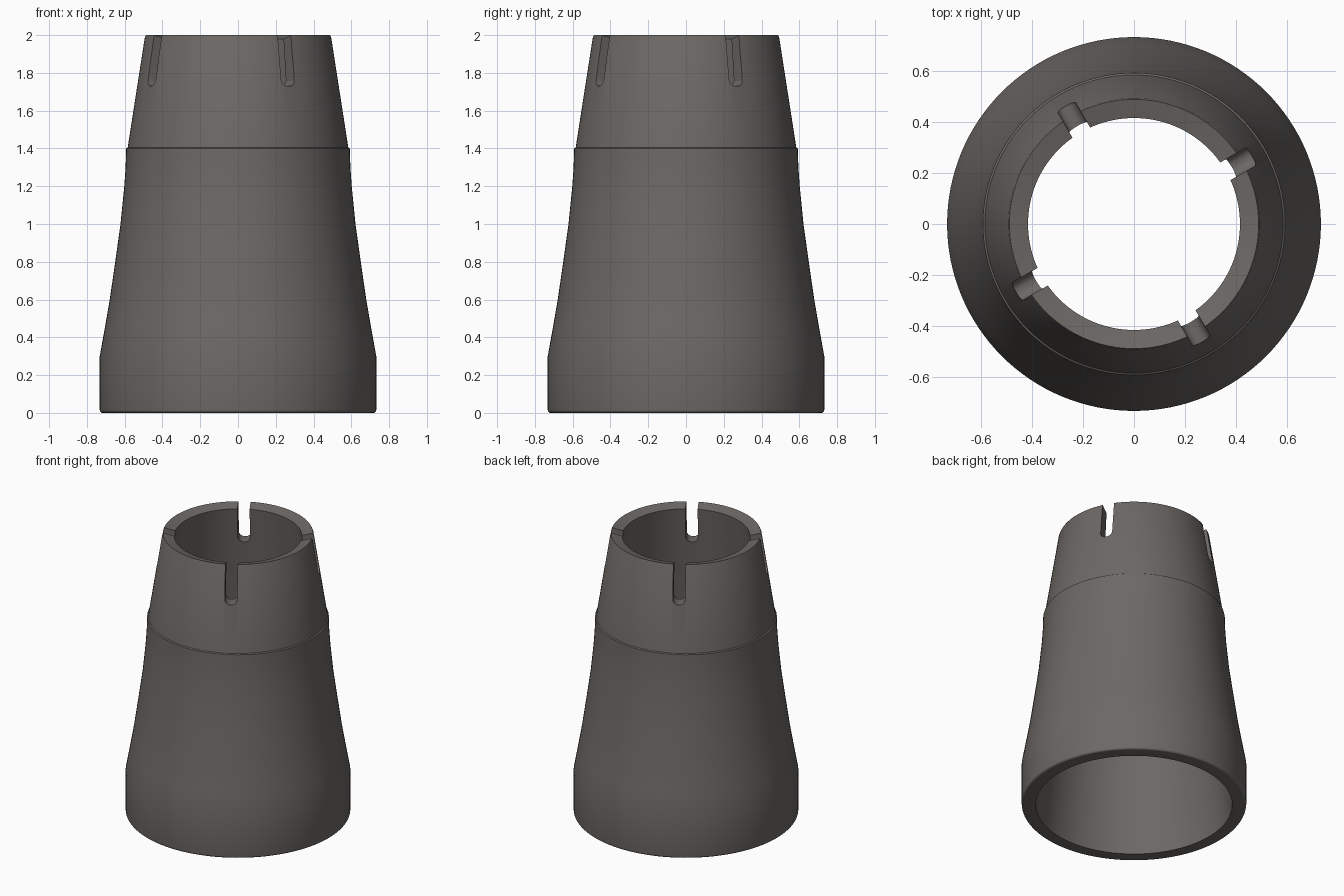
import bpy, bmesh, math

if "Cube" in bpy.data.objects:
    bpy.data.objects.remove(bpy.data.objects["Cube"])

SEGMENTS = 128

grey = bpy.data.materials.new("dark warm grey")
grey.diffuse_color = (0.15, 0.138, 0.129, 1)
grey.use_nodes = True
grey.node_tree.nodes["Principled BSDF"].inputs["Base Color"].default_value = grey.diffuse_color


def new_object(name, bm):
    bmesh.ops.recalc_face_normals(bm, faces=bm.faces)
    mesh = bpy.data.meshes.new(name)
    bm.to_mesh(mesh)
    bm.free()
    ob = bpy.data.objects.new(name, mesh)
    bpy.context.collection.objects.link(ob)
    mesh.materials.append(grey)
    return ob


def lathe(name, profile):
    """Closed (radius, height) profile turned around z."""
    bm = bmesh.new()
    rings = []
    for r, z in profile:
        rings.append([bm.verts.new((r * math.cos(a), r * math.sin(a), z))
                      for a in (2 * math.pi * i / SEGMENTS for i in range(SEGMENTS))])
    for k, ring in enumerate(rings):
        nxt = rings[(k + 1) % len(rings)]
        for i in range(SEGMENTS):
            j = (i + 1) % SEGMENTS
            bm.faces.new((ring[i], ring[j], nxt[j], nxt[i]))
    return new_object(name, bm)


def slot_cutter(name, angle, width=0.08, bottom=1.73, radius=0.035):
    """Round-bottomed bar across the whole rim, cutting two opposite slots."""
    h = width / 2
    outline = [(h, 2.2), (-h, 2.2)]
    for cx, start in ((-h + radius, math.pi), (h - radius, 1.5 * math.pi)):
        for k in range(7):
            a = start + k * math.pi / 12
            outline.append((cx + radius * math.cos(a), bottom + radius + radius * math.sin(a)))
    bm = bmesh.new()
    face = bm.faces.new([bm.verts.new((-1, y, z)) for y, z in outline])
    out = bmesh.ops.extrude_face_region(bm, geom=[face])
    bmesh.ops.translate(bm, vec=(2, 0, 0),
                        verts=[v for v in out["geom"] if isinstance(v, bmesh.types.BMVert)])
    ob = new_object(name, bm)
    ob.rotation_euler.z = angle
    ob.hide_render = True
    ob.hide_viewport = True
    return ob


# Tapered hollow sleeve: rounded foot, flared body, small ledge, upper cone, straight conical bore
foot_round = [(0.717 + 0.015 * math.sin(a), 0.015 - 0.015 * math.cos(a))
              for a in (math.radians(18 * k) for k in range(6))]
sleeve = lathe("tapered_sleeve", [(0.64, 0.0)] + foot_round + [
    (0.732, 0.30),
    (0.705, 0.45), (0.679, 0.60), (0.65, 0.80), (0.622, 1.00), (0.602, 1.20),
    (0.595, 1.30), (0.592, 1.40), (0.584, 1.405),
    (0.493, 1.99), (0.488, 2.0), (0.415, 1.98)])

# Four rim slots from two crossing cutters
for n, degrees in enumerate((30, 120)):
    mod = sleeve.modifiers.new("rim slots", "BOOLEAN")
    mod.operation = "DIFFERENCE"
    mod.solver = "EXACT"
    mod.object = slot_cutter(f"slot_cutter_{n + 1}", math.radians(degrees))

# Apply the cuts, then drop the cutters
bpy.context.view_layer.update()
depsgraph = bpy.context.evaluated_depsgraph_get()
cut_mesh = bpy.data.meshes.new_from_object(sleeve.evaluated_get(depsgraph))
cutters = [m.object for m in sleeve.modifiers]
sleeve.modifiers.clear()
sleeve.data = cut_mesh
for c in cutters:
    bpy.data.objects.remove(c)

# Smooth walls with sharp edges at the rim, ledge and slots
bpy.ops.object.select_all(action="DESELECT")
sleeve.select_set(True)
bpy.context.view_layer.objects.active = sleeve
bpy.ops.object.shade_smooth_by_angle(angle=math.radians(25))
